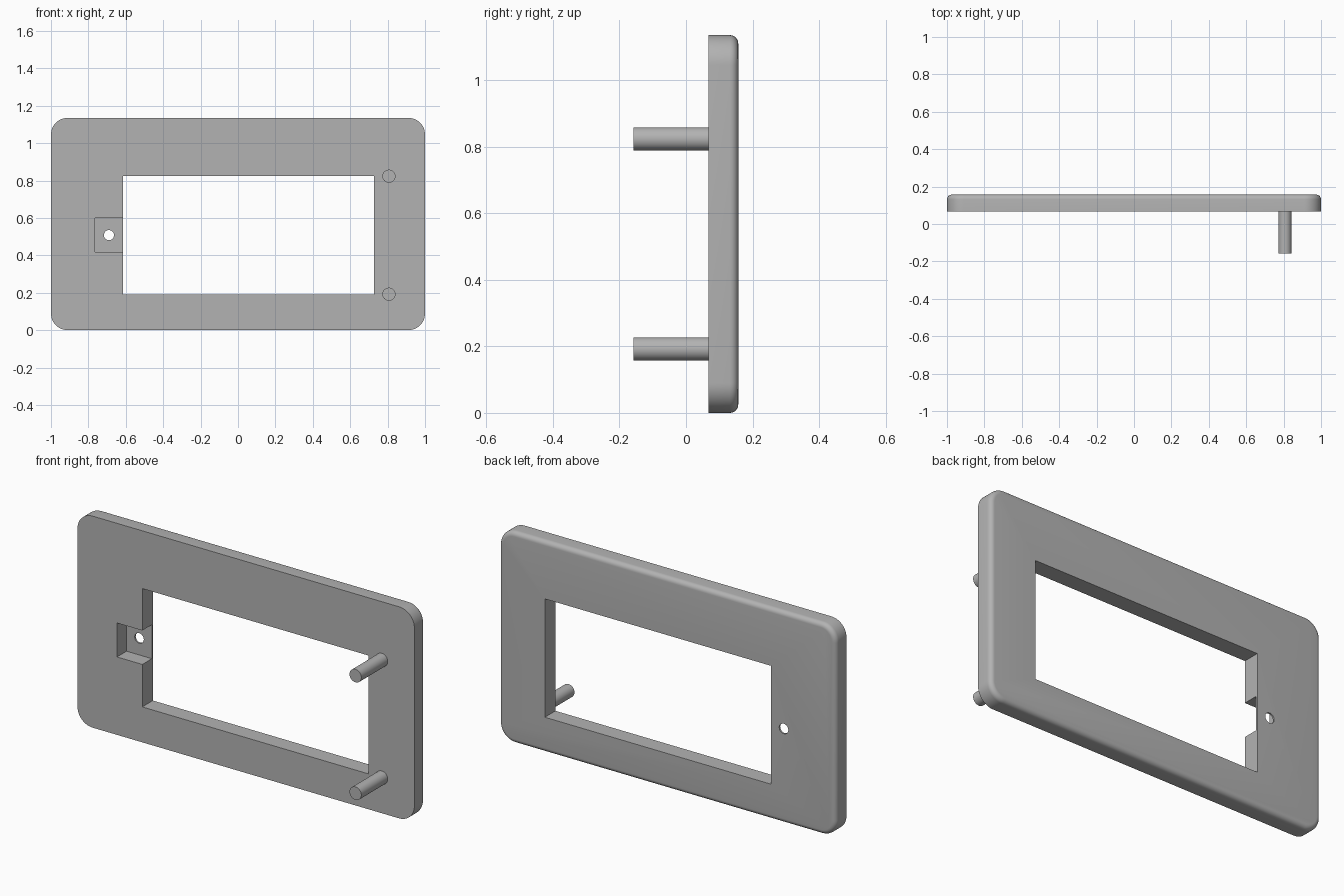
import bpy, bmesh, math
from mathutils import Matrix, Vector

default = bpy.data.objects.get("Cube")
if default:
    bpy.data.objects.remove(default)

FRONT, BACK = 0.067, 0.157
HEIGHT = 1.135

grey = bpy.data.materials.new("plain grey")
grey.use_nodes = True
colour = (0.45, 0.45, 0.45, 1)
grey.diffuse_color = colour
grey.node_tree.nodes["Principled BSDF"].inputs["Base Color"].default_value = colour


def make_object(name, bm):
    bmesh.ops.recalc_face_normals(bm, faces=bm.faces)
    mesh = bpy.data.meshes.new(name)
    bm.to_mesh(mesh)
    bm.free()
    mesh.materials.append(grey)
    obj = bpy.data.objects.new(name, mesh)
    bpy.context.collection.objects.link(obj)
    return obj


def box_bmesh(low, high):
    bm = bmesh.new()
    low, high = Vector(low), Vector(high)
    bmesh.ops.create_cube(bm, size=1, matrix=Matrix.Translation((low + high) / 2)
                          @ Matrix.Diagonal((high - low).to_4d()))
    return bm


def rod(name, x, z, radius, y0, y1, sides=48):
    bm = bmesh.new()
    place = Matrix.Translation((x, (y0 + y1) / 2, z)) @ Matrix.Rotation(math.pi / 2, 4, "X")
    bmesh.ops.create_cone(bm, cap_ends=True, segments=sides, radius1=radius,
                          radius2=radius, depth=y1 - y0, matrix=place)
    return make_object(name, bm)


def smooth(obj):
    bpy.ops.object.select_all(action="DESELECT")
    obj.select_set(True)
    bpy.context.view_layer.objects.active = obj
    bpy.ops.object.shade_smooth_by_angle(angle=math.radians(35))


# Frame plate: rounded corners, then a rounded rim on the back
bm = box_bmesh((-1, FRONT, 0), (1, BACK, HEIGHT))
corners = [e for e in bm.edges if abs(e.verts[0].co.y - e.verts[1].co.y) > 0.01]
bmesh.ops.bevel(bm, geom=corners, offset=0.09, segments=12, profile=0.5, affect="EDGES")
rim = [e for e in bm.edges if all(v.co.y > BACK - 0.001 for v in e.verts)]
bmesh.ops.bevel(bm, geom=rim, offset=0.025, segments=6, profile=0.5, affect="EDGES")
frame = make_object("frame_plate", bm)

# Openings: window, latch pocket with a thin floor, screw hole
cutters = [
    make_object("window_cutter", box_bmesh((-0.615, 0, 0.19), (0.728, 0.3, 0.825))),
    make_object("pocket_cutter", box_bmesh((-0.765, 0, 0.418), (-0.5, BACK - 0.009, 0.6))),
    rod("screw_hole_cutter", -0.69, 0.508, 0.027, 0, 0.3),
]
for cutter in cutters:
    cutter.hide_render = True
    cut = frame.modifiers.new(cutter.name, "BOOLEAN")
    cut.operation = "DIFFERENCE"
    cut.solver = "EXACT"
    cut.object = cutter

# Bake the cuts and drop the cutters
bpy.context.view_layer.update()
evaluated = frame.evaluated_get(bpy.context.evaluated_depsgraph_get())
baked = bpy.data.meshes.new_from_object(evaluated)
frame.modifiers.clear()
frame.data = baked
for cutter in cutters:
    bpy.data.objects.remove(cutter)
smooth(frame)

# Two locating pegs on the front
for name, z in (("upper_peg", 0.823), ("lower_peg", 0.192)):
    smooth(rod(name, 0.807, z, 0.035, -0.157, FRONT))
